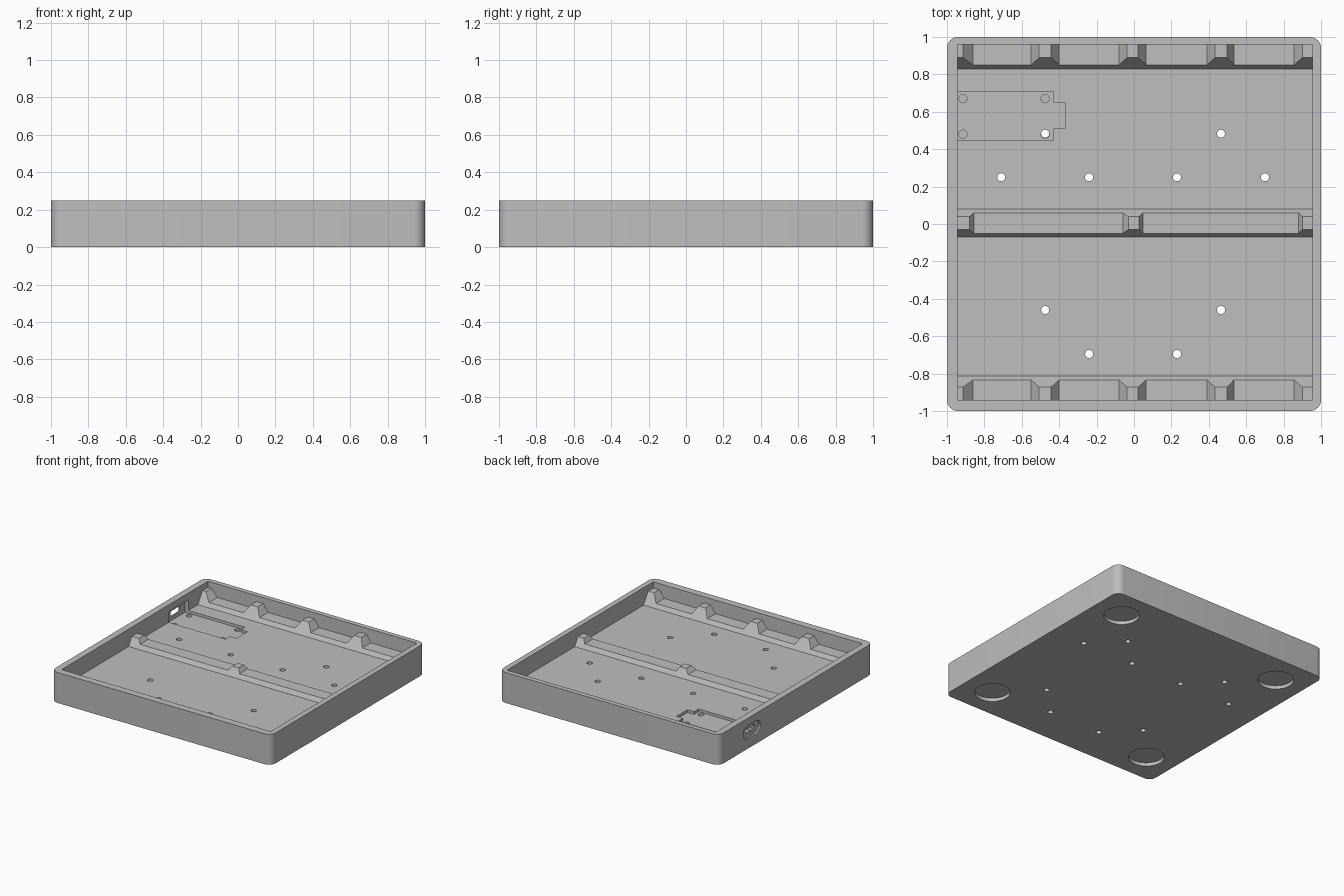
import bpy, bmesh, math

if "Cube" in bpy.data.objects:
    bpy.data.objects.remove(bpy.data.objects["Cube"])

grey = bpy.data.materials.new("grey_plastic")
grey.diffuse_color = (0.52, 0.52, 0.52, 1)
grey.use_nodes = True
grey.node_tree.nodes["Principled BSDF"].inputs["Base Color"].default_value = grey.diffuse_color

FLOOR = 0.107
POCKET = 0.085


def make(name, bm):
    bmesh.ops.recalc_face_normals(bm, faces=bm.faces[:])
    me = bpy.data.meshes.new(name)
    bm.to_mesh(me)
    bm.free()
    ob = bpy.data.objects.new(name, me)
    me.materials.append(grey)
    bpy.context.collection.objects.link(ob)
    return ob


def loft(name, rings):
    """Closed solid through matching rings of points."""
    bm = bmesh.new()
    vs = [[bm.verts.new(p) for p in r] for r in rings]
    n = len(vs[0])
    for a, b in zip(vs, vs[1:]):
        for i in range(n):
            j = (i + 1) % n
            bm.faces.new((a[i], a[j], b[j], b[i]))
    bm.faces.new(vs[0])
    bm.faces.new(vs[-1])
    return make(name, bm)


def prism_z(name, pts, lo, hi):
    return loft(name, [[(x, y, z) for x, y in pts] for z in (lo, hi)])


def prism_x(name, pts, lo, hi):
    return loft(name, [[(x, y, z) for y, z in pts] for x in (lo, hi)])


def rect(a0, a1, b0, b1):
    return [(a0, b0), (a1, b0), (a1, b1), (a0, b1)]


def circle(cx, cy, r, n):
    return [(cx + r * math.cos(2 * math.pi * i / n),
             cy + r * math.sin(2 * math.pi * i / n)) for i in range(n)]


def slot(cy, cz, w, h, n=10):
    """Rounded slot outline, w wide and h high."""
    pts = []
    for s in (1, -1):
        for i in range(n + 1):
            t = -math.pi / 2 + math.pi * i / n
            pts.append((cy + s * ((w - h) / 2 + h / 2 * math.cos(t)),
                        cz + s * h / 2 * math.sin(t)))
    return pts


def cut(target, cutter):
    m = target.modifiers.new("cut", 'BOOLEAN')
    m.operation = 'DIFFERENCE'
    m.solver = 'EXACT'
    m.object = cutter
    bpy.context.view_layer.objects.active = target
    bpy.ops.object.modifier_apply(modifier=m.name)
    bpy.data.objects.remove(cutter)


# Tray body with rounded upright corners
outline = []
R = 0.06
for k, (sx, sy) in enumerate([(1, 1), (-1, 1), (-1, -1), (1, -1)]):
    for i in range(9):
        t = math.pi / 2 * (k + i / 8)
        outline.append((sx * (1 - R) + R * math.cos(t), sy * (1 - R) + R * math.sin(t)))
tray = prism_z("tray", outline, 0, 0.25)
cut(tray, prism_z("cavity", rect(-0.945, 0.955, -0.94, 0.96), FLOOR, 0.4))

# Circuit board pocket with a side tab, reaching into the left wall
cut(tray, prism_z("pocket", [(-0.975, 0.45), (-0.43, 0.45), (-0.43, 0.51), (-0.37, 0.51),
                             (-0.37, 0.65), (-0.43, 0.65), (-0.43, 0.705), (-0.975, 0.705)],
                  POCKET, 0.193))
for x in (-0.915, -0.475):
    for y in (0.48, 0.67):
        cut(tray, prism_z("blind_hole", circle(x, y, 0.022, 20), POCKET - 0.03, 0.1))

# Connector opening in the left wall
cut(tray, prism_x("plug_recess", slot(0.575, 0.135, 0.22, 0.11), -1.05, -0.985))
cut(tray, prism_x("plug_slot", slot(0.575, 0.14, 0.12, 0.045), -1.05, -0.96))

# Screw holes through the floor
for x, y in [(-0.475, 0.483), (0.465, 0.483), (-0.71, 0.25), (-0.24, 0.25), (0.23, 0.25),
             (0.70, 0.25), (-0.475, -0.46), (0.465, -0.46), (-0.24, -0.695), (0.23, -0.695)]:
    cut(tray, prism_z("screw_hole", circle(x, y, 0.0215, 20), -0.1, 0.3))

# Round foot recesses underneath
for x in (-0.75, 0.75):
    for y in (-0.75, 0.75):
        cut(tray, prism_z("foot_recess", circle(x, y, 0.133, 48), -0.1, 0.028))

bpy.ops.object.select_all(action='DESELECT')
tray.select_set(True)
bpy.context.view_layer.objects.active = tray
bpy.ops.object.shade_smooth_by_angle(angle=math.radians(30))


# Cell support rails: sloped sides, high peaks between low saddles
def rail(name, y0, y1, slope0, slope1, low, high, saddles):
    stations = [(-0.946, high)]
    for a, b, c, d in saddles:
        stations += [(a, high), (b, low), (c, low), (d, high)]
    stations.append((0.956, high))
    rings = []
    for x, h in stations:
        rings.append([(x, y0, FLOOR - 0.003), (x, y0, FLOOR), (x, y0 + slope0 * h, FLOOR + h),
                      (x, y1 - slope1 * h, FLOOR + h), (x, y1, FLOOR), (x, y1, FLOOR - 0.003)])
    return loft(name, rings)


S = 0.64
edge = [(-0.915, -0.86, -0.55, -0.507), (-0.443, -0.40, -0.08, -0.037),
        (0.022, 0.065, 0.39, 0.433), (0.497, 0.535, 0.856, 0.90)]
mid = [(-0.88, -0.856, -0.06, -0.03), (0.027, 0.048, 0.88, 0.90)]
rail("back_rail", 0.83, 0.961, S, 0, 0.032, 0.093, edge)
rail("front_rail", -0.941, -0.813, 0, S, 0.032, 0.093, edge)
rail("middle_rail", -0.07, 0.08, S * 0.93, S * 0.93, 0.034, 0.068, mid)
